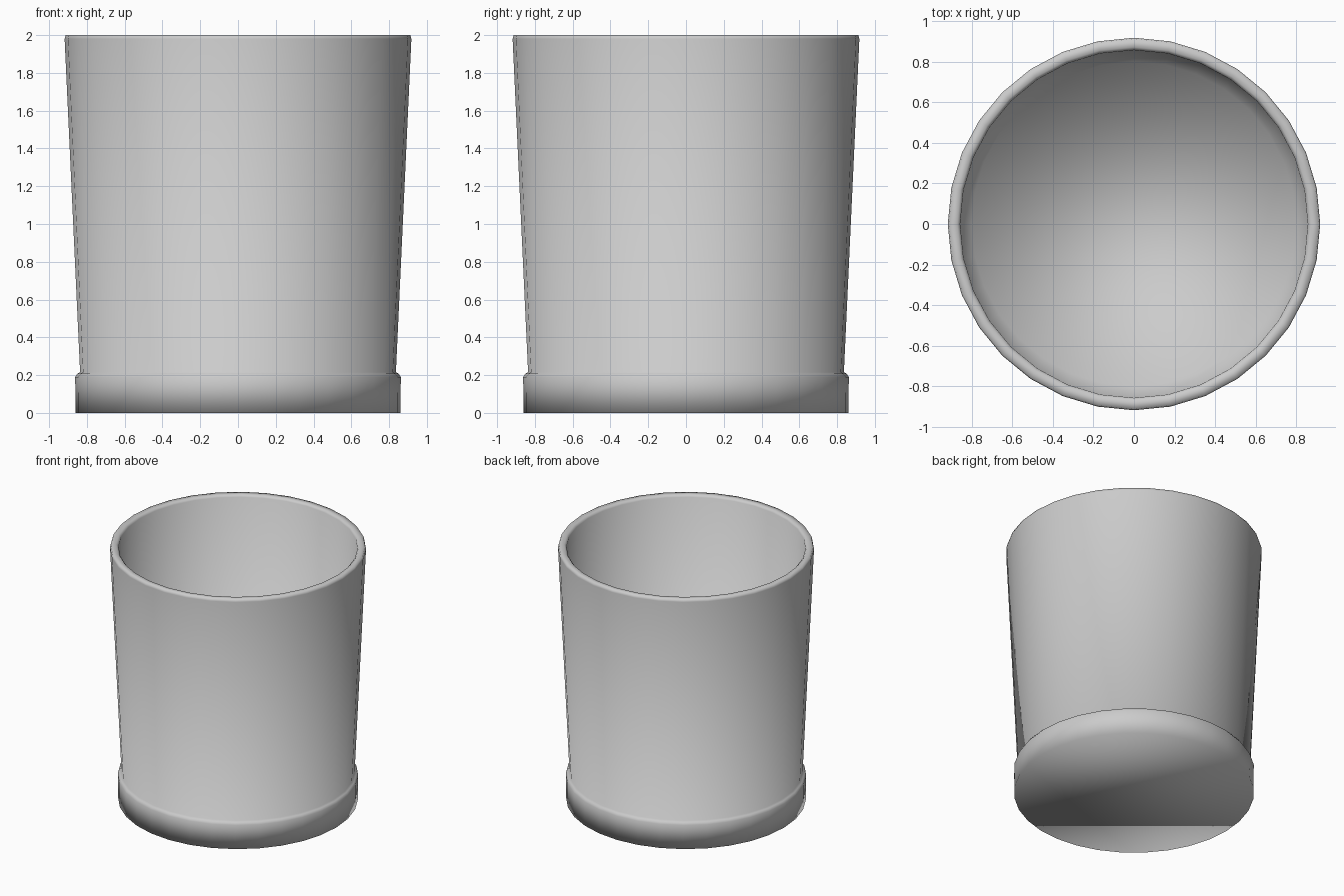
import bpy, math

if "Cube" in bpy.data.objects:
    bpy.data.objects.remove(bpy.data.objects["Cube"])

SEG = 32


def lathe(name, profile):
    """Revolve (radius, z) points around z, closing both ends with a cap."""
    verts, faces = [], []
    for r, z in profile:
        for i in range(SEG):
            a = 2 * math.pi * i / SEG
            verts.append((r * math.cos(a), r * math.sin(a), z))
    for k in range(len(profile) - 1):
        for i in range(SEG):
            j = (i + 1) % SEG
            faces.append((k * SEG + i, k * SEG + j, (k + 1) * SEG + j, (k + 1) * SEG + i))
    last = (len(profile) - 1) * SEG
    faces.append(tuple(reversed(range(SEG))))
    faces.append(tuple(range(last, last + SEG)))
    mesh = bpy.data.meshes.new(name)
    mesh.from_pydata(verts, [], faces)
    mesh.update()
    mesh.shade_smooth()
    obj = bpy.data.objects.new(name, mesh)
    bpy.context.collection.objects.link(obj)
    return obj


# Thick base, tapered outer wall, rounded rim, inner wall and floor
lathe("tumbler", [
    (0.86, 0.0), (0.862, 0.19), (0.85, 0.208), (0.836, 0.215),
    (0.918, 1.98), (0.912, 2.0), (0.872, 2.0), (0.857, 1.985),
    (0.80, 0.21),
])
